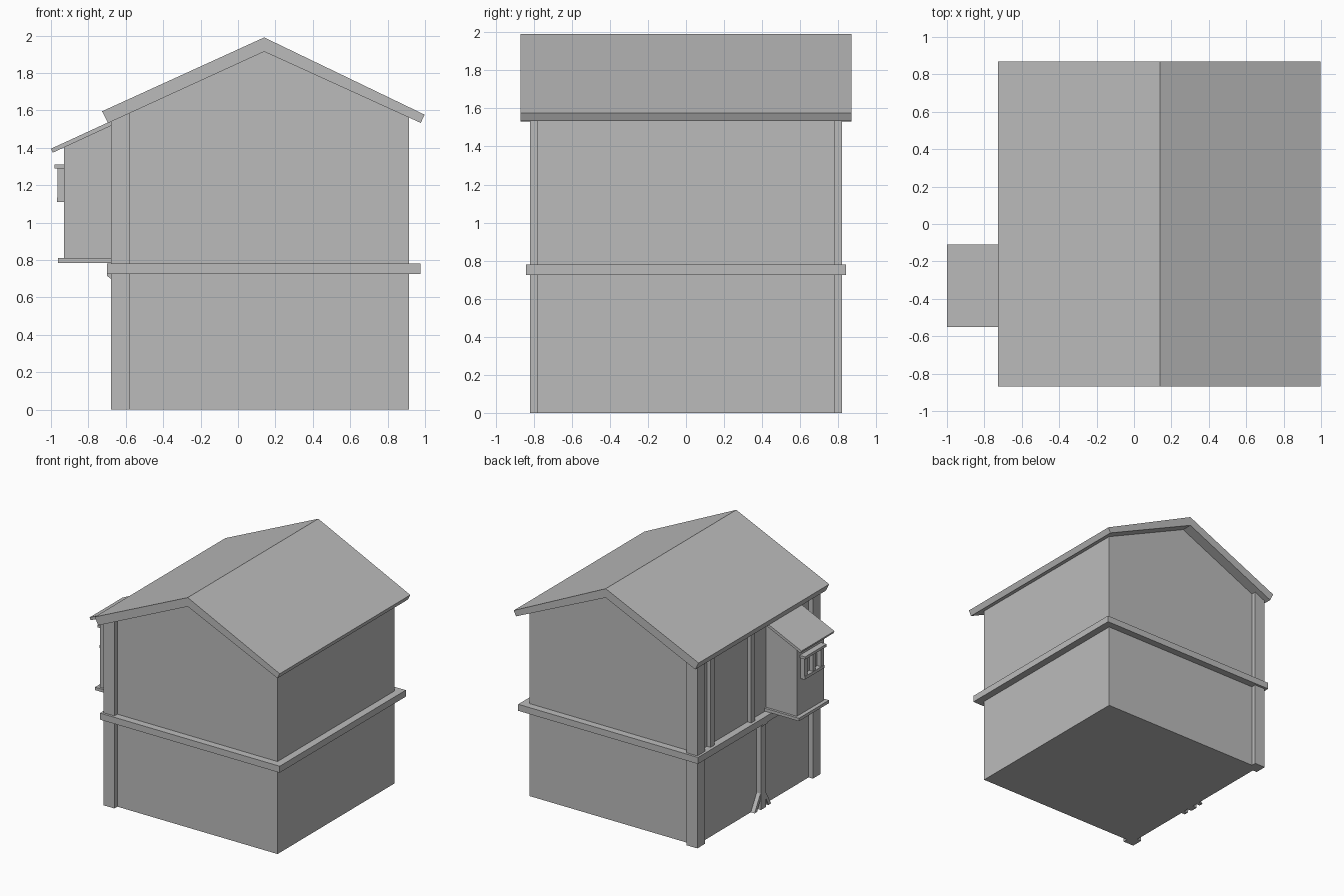
import bpy, bmesh

if "Cube" in bpy.data.objects:
    bpy.data.objects.remove(bpy.data.objects["Cube"])

mat = bpy.data.materials.new("plain grey")
mat.diffuse_color = (0.5, 0.5, 0.5, 1)
mat.use_nodes = True
mat.node_tree.nodes["Principled BSDF"].inputs["Base Color"].default_value = mat.diffuse_color


def finish(name, bm):
    bmesh.ops.recalc_face_normals(bm, faces=bm.faces[:])
    me = bpy.data.meshes.new(name)
    bm.to_mesh(me)
    bm.free()
    me.materials.append(mat)
    ob = bpy.data.objects.new(name, me)
    bpy.context.collection.objects.link(ob)
    return ob


def prism(name, pts, lo, hi, axis="y"):
    """Extrude a profile: (x, z) along y, or (y, z) along x."""
    bm = bmesh.new()
    if axis == "y":
        vs = [bm.verts.new((a, lo, b)) for a, b in pts]
        move = (0, hi - lo, 0)
    else:
        vs = [bm.verts.new((lo, a, b)) for a, b in pts]
        move = (hi - lo, 0, 0)
    f = bm.faces.new(vs)
    ret = bmesh.ops.extrude_face_region(bm, geom=[f], use_keep_orig=True)
    new = [g for g in ret["geom"] if isinstance(g, bmesh.types.BMVert)]
    bmesh.ops.translate(bm, verts=new, vec=move)
    return finish(name, bm)


def box(name, x0, x1, y0, y1, z0, z1):
    return prism(name, [(x0, z0), (x1, z0), (x1, z1), (x0, z1)], y0, y1)


# Main walls with gable ends
prism("walls", [(-0.64, 0), (0.915, 0), (0.915, 1.562), (0.14, 1.915),
                (-0.64, 1.558)], -0.78, 0.78)

# Gabled roof slab
prism("roof", [(-0.727, 1.595), (0.14, 1.99), (0.998, 1.577), (0.977, 1.533),
               (0.14, 1.914), (-0.695, 1.532)], -0.87, 0.87)

# Band between the storeys
box("storey_band", -0.70, 0.977, -0.84, 0.84, 0.725, 0.78)

# Corner posts on both storeys
for s, side in ((-1, "front"), (1, "back")):
    y0, y1 = sorted((s * 0.72, s * 0.82))
    box("lower_corner_post_" + side, -0.68, -0.58, y0, y1, 0, 0.73)
    prism("upper_corner_post_" + side, [(-0.68, 0.77), (-0.58, 0.77),
          (-0.58, 1.586), (-0.68, 1.54)], y0, y1)

# Thin posts of the facade
for i, y in enumerate((0.61, 0.07)):
    box("upper_post_%d" % i, -0.675, -0.62, y - 0.025, y + 0.025, 0.77, 1.55)
c = -0.06
box("lower_middle_post", -0.68, -0.62, c - 0.032, c + 0.032, 0, 0.73)
prism("post_top_bracket", [(-0.70, 0.725), (-0.64, 0.725), (-0.64, 0.70),
                           (-0.68, 0.70), (-0.70, 0.715)], c - 0.032, c + 0.032)

# Diagonal braces at the foot of the middle post
for s, side in ((-1, "front"), (1, "back")):
    prism("foot_brace_" + side, [(c + s * 0.11, 0), (c + s * 0.075, 0),
          (c + s * 0.03, 0.095), (c + s * 0.03, 0.14)], -0.675, -0.63, "x")

# Projecting bay with floor plate and lean-to roof
prism("bay", [(-0.93, 0.80), (-0.62, 0.80), (-0.62, 1.555), (-0.93, 1.41)],
      -0.51, -0.15)
box("bay_floor", -0.963, -0.63, -0.53, -0.13, 0.785, 0.81)
prism("bay_roof", [(-1.0, 1.395), (-0.62, 1.570), (-0.62, 1.545),
                   (-0.99, 1.374)], -0.55, -0.11)

# Bay window frame: cap, sill, jambs and mullion
w0, w1 = -0.46, -0.20
mid = (w0 + w1) / 2
box("window_cap", -0.98, -0.92, w0 - 0.012, w1 + 0.012, 1.288, 1.31)
box("window_sill", -0.968, -0.92, w0, w1, 1.11, 1.135)
for name, y, h in (("jamb_front", w0 + 0.02, 0.02), ("mullion", mid, 0.015),
                   ("jamb_back", w1 - 0.02, 0.02)):
    box("window_" + name, -0.965, -0.92, y - h, y + h, 1.13, 1.295)
